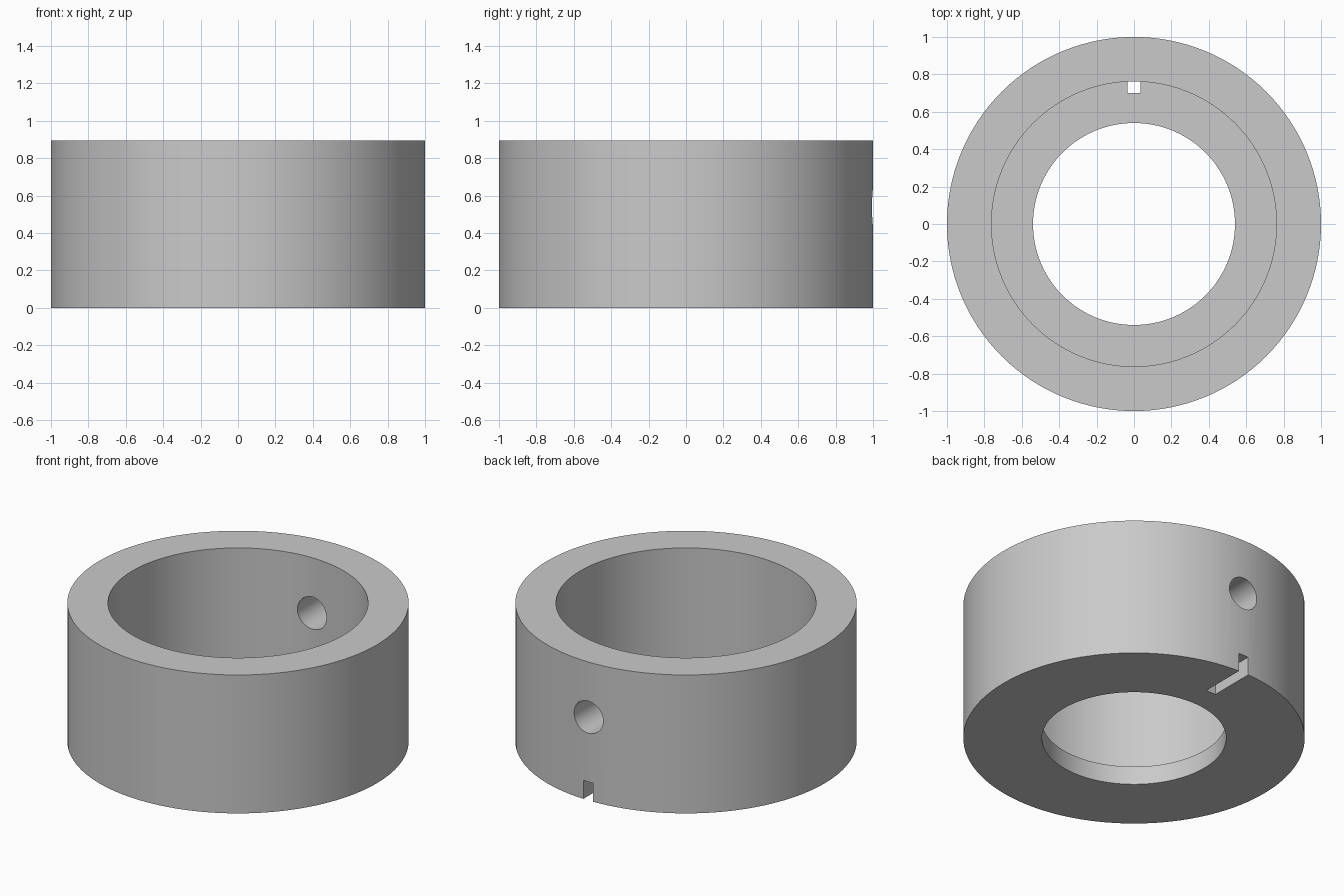
import bpy
import bmesh
from math import radians
from mathutils import Matrix

if "Cube" in bpy.data.objects:
    bpy.data.objects.remove(bpy.data.objects["Cube"])

HEIGHT, FLOOR = 0.895, 0.119
OUTER, BORE, FLOOR_HOLE = 1.0, 0.762, 0.54

grey = bpy.data.materials.new("plain grey")
grey.use_nodes = True
colour = (0.59, 0.59, 0.59, 1)
grey.diffuse_color = colour
grey.node_tree.nodes["Principled BSDF"].inputs["Base Color"].default_value = colour


def add_object(name, bm):
    bmesh.ops.recalc_face_normals(bm, faces=bm.faces)
    mesh = bpy.data.meshes.new(name)
    bm.to_mesh(mesh)
    bm.free()
    mesh.materials.append(grey)
    obj = bpy.data.objects.new(name, mesh)
    bpy.context.collection.objects.link(obj)
    return obj


# Collar: stepped wall section turned around the vertical axis
bm = bmesh.new()
section = [(FLOOR_HOLE, 0), (OUTER, 0), (OUTER, HEIGHT),
           (BORE, HEIGHT), (BORE, FLOOR), (FLOOR_HOLE, FLOOR)]
verts = [bm.verts.new((r, 0, z)) for r, z in section]
edges = [bm.edges.new((verts[i - 1], verts[i])) for i in range(len(verts))]
bmesh.ops.spin(bm, geom=verts + edges, cent=(0, 0, 0), axis=(0, 0, 1),
               angle=radians(360), steps=128, use_merge=True)
bmesh.ops.remove_doubles(bm, verts=bm.verts, dist=1e-4)
collar = add_object("collar", bm)

# Round hole through the back wall
bm = bmesh.new()
bmesh.ops.create_cone(bm, cap_ends=True, segments=48, radius1=0.104, radius2=0.104,
                      depth=0.6, matrix=Matrix.Translation((0, 0.9, 0.538))
                      @ Matrix.Rotation(radians(90), 4, "X"))
hole_cutter = add_object("hole_cutter", bm)

# Key slot across the underside at the back
bm = bmesh.new()
slot_top, slot_start, slot_end = FLOOR + 0.0005, 0.70, 1.2
bmesh.ops.create_cube(
    bm, size=1,
    matrix=Matrix.Translation((0, (slot_start + slot_end) / 2, slot_top - 0.15))
    @ Matrix.Diagonal((0.07, slot_end - slot_start, 0.3, 1)))
slot_cutter = add_object("slot_cutter", bm)

bpy.ops.object.select_all(action="DESELECT")
collar.select_set(True)
bpy.context.view_layer.objects.active = collar
for cutter in (hole_cutter, slot_cutter):
    cutter.hide_render = True
    cut = collar.modifiers.new(cutter.name, "BOOLEAN")
    cut.operation, cut.solver, cut.object = "DIFFERENCE", "EXACT", cutter
    bpy.ops.object.modifier_apply(modifier=cut.name)
    bpy.data.objects.remove(cutter)

bpy.ops.object.shade_smooth_by_angle(angle=radians(30))
